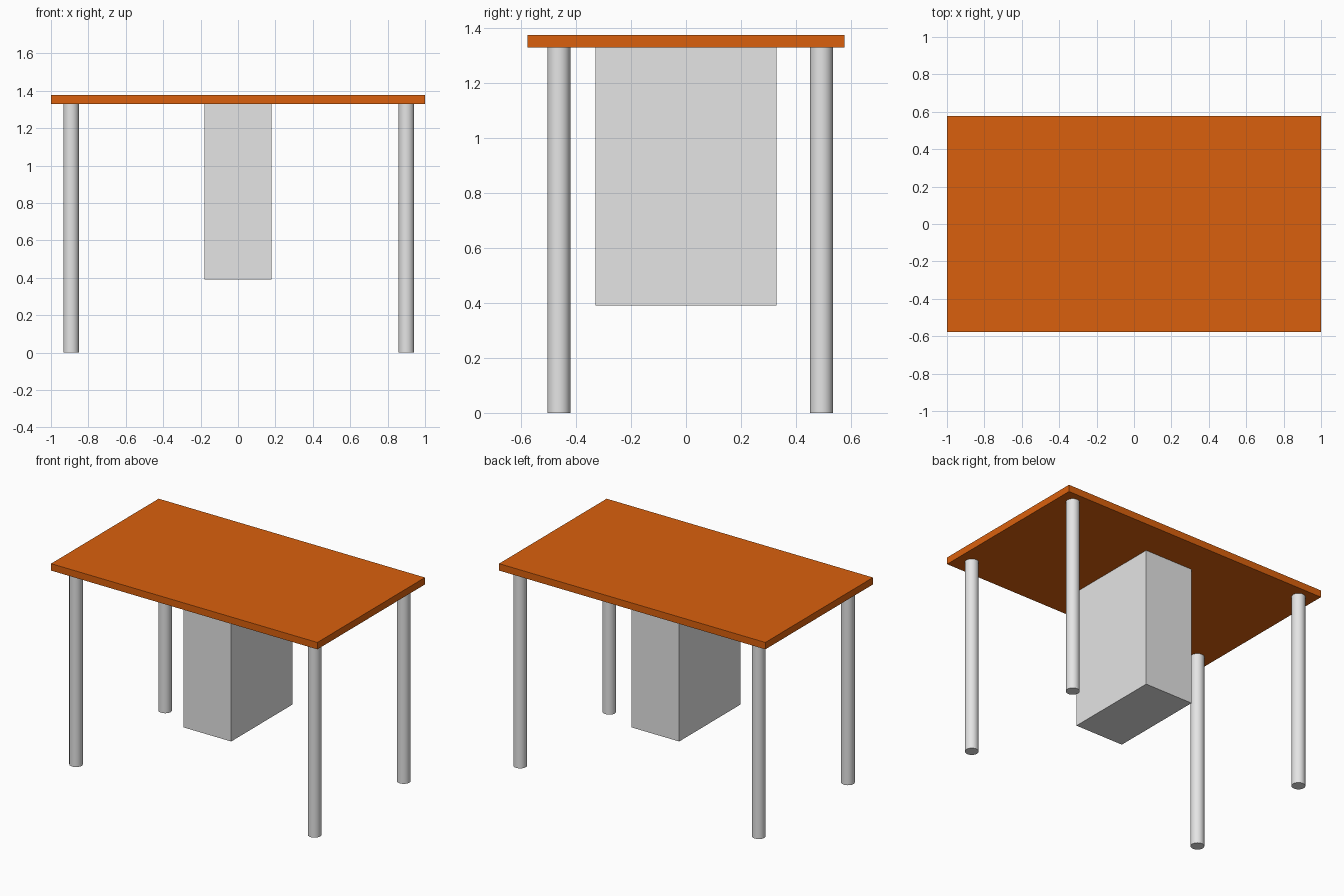
import bpy
import math

if "Cube" in bpy.data.objects:
    bpy.data.objects.remove(bpy.data.objects["Cube"])


def material(name, rgb):
    m = bpy.data.materials.new(name)
    m.diffuse_color = (*rgb, 1.0)
    m.use_nodes = True
    m.node_tree.nodes["Principled BSDF"].inputs["Base Color"].default_value = m.diffuse_color
    return m


WOOD = material("orange_wood", (0.70, 0.118, 0.004))
GREY = material("light_grey", (0.78, 0.78, 0.78))

HALF_DEPTH = 0.577
TOP_Z = 1.376
UNDER_Z = 1.329


def box(name, size_x, size_y, z0, z1, mat):
    bpy.ops.mesh.primitive_cube_add(size=1, location=(0, 0, (z0 + z1) / 2))
    ob = bpy.context.object
    ob.name = name
    ob.scale = (size_x, size_y, z1 - z0)
    bpy.ops.object.transform_apply(location=False, rotation=False, scale=True)
    ob.data.materials.append(mat)


def leg(name, x, y):
    bpy.ops.mesh.primitive_cylinder_add(
        vertices=32, radius=0.042, depth=UNDER_Z, location=(x, y, UNDER_Z / 2))
    ob = bpy.context.object
    ob.name = name
    ob.data.materials.append(GREY)
    bpy.ops.object.shade_smooth_by_angle(angle=math.radians(30))


# Table top
box("table_top", 2.0, 2 * HALF_DEPTH, UNDER_Z, TOP_Z, WOOD)

# Cabinet hanging under the middle of the top
box("hanging_cabinet", 0.36, 0.66, 0.39, UNDER_Z, GREY)

# Four legs, set very slightly off centre
for side, x in (("left", -0.892), ("right", 0.90)):
    for end, y in (("front", -0.463), ("back", 0.493)):
        leg(f"{end}_{side}_leg", x, y)
